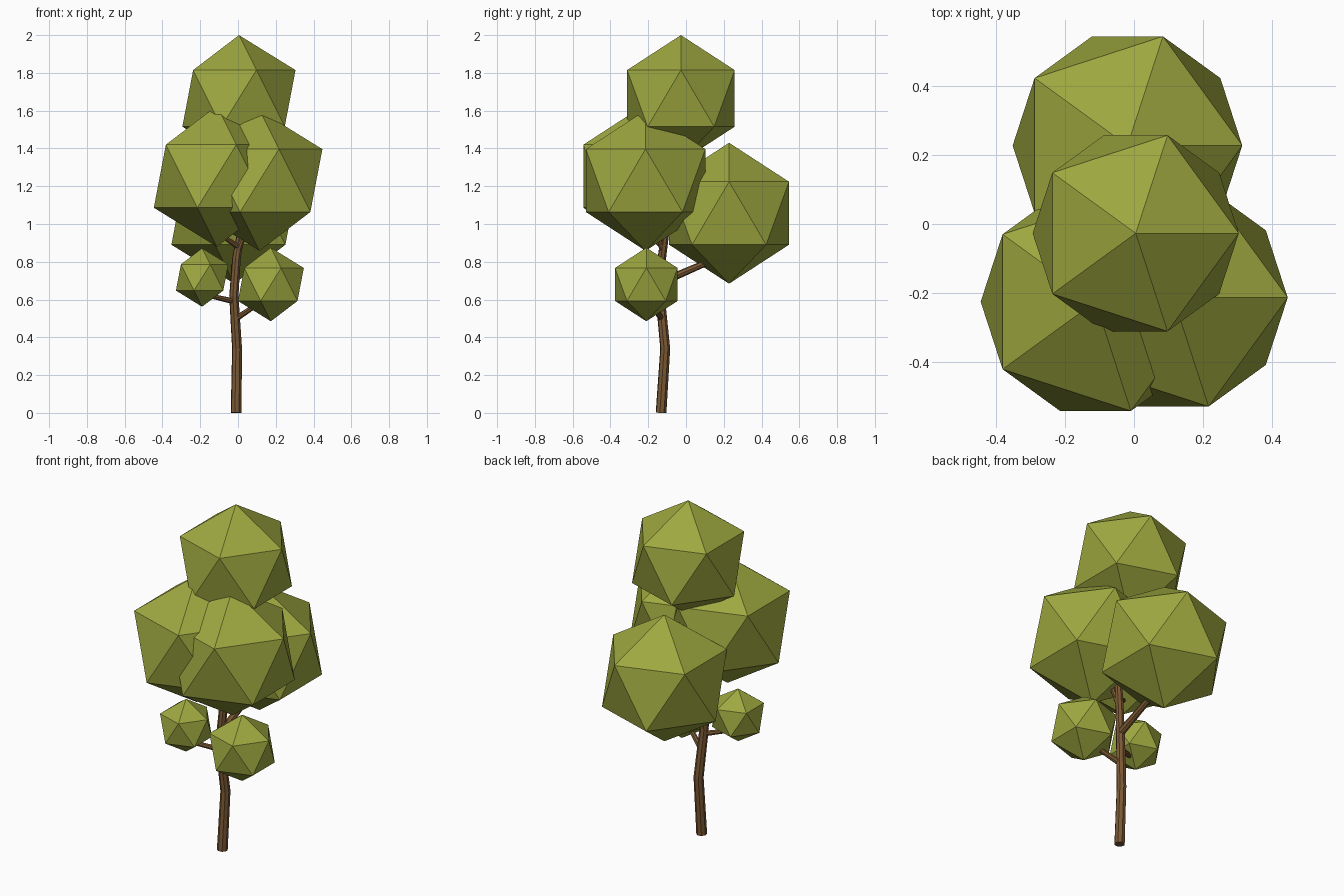
import bpy

if "Cube" in bpy.data.objects:
    bpy.data.objects.remove(bpy.data.objects["Cube"])


def material(name, rgb):
    m = bpy.data.materials.new(name)
    m.diffuse_color = (*rgb, 1)
    m.use_nodes = True
    m.node_tree.nodes["Principled BSDF"].inputs["Base Color"].default_value = m.diffuse_color
    return m


LEAF = material("leaf_green", (0.34, 0.39, 0.05))
BARK = material("bark_brown", (0.20, 0.10, 0.035))


def foliage(name, loc, r):
    bpy.ops.mesh.primitive_ico_sphere_add(subdivisions=1, radius=r, location=loc)
    ob = bpy.context.object
    ob.name = name
    ob.data.materials.append(LEAF)


def limb(name, points):
    """Tapered eight-sided tube through (x, y, z, radius) points."""
    cu = bpy.data.curves.new(name, 'CURVE')
    cu.dimensions = '3D'
    cu.bevel_depth = 1.0
    cu.bevel_resolution = 2
    cu.use_fill_caps = True
    sp = cu.splines.new('POLY')
    sp.points.add(len(points) - 1)
    for p, (x, y, z, r) in zip(sp.points, points):
        p.co = (x, y, z, 1)
        p.radius = r
    sp.use_smooth = False
    cu.materials.append(BARK)
    ob = bpy.data.objects.new(name, cu)
    bpy.context.collection.objects.link(ob)
    bpy.ops.object.select_all(action='DESELECT')
    ob.select_set(True)
    bpy.context.view_layer.objects.active = ob
    bpy.ops.object.convert(target='MESH')


# Leaf clumps
foliage("top_foliage", (0.005, -0.027, 1.665), 0.335)
foliage("left_foliage", (-0.112, -0.226, 1.253), 0.373)
foliage("right_foliage", (0.114, -0.214, 1.230), 0.372)
foliage("back_foliage", (-0.019, 0.228, 1.057), 0.373)
foliage("small_left_foliage", (-0.190, -0.213, 0.717), 0.155)
foliage("small_right_foliage", (0.174, -0.210, 0.680), 0.195)

# Trunk
limb("trunk", [(-0.010, -0.132, 0, 0.029), (-0.005, -0.110, 0.34, 0.027),
               (-0.022, -0.137, 0.62, 0.025), (-0.008, -0.128, 0.82, 0.023),
               (0.015, -0.110, 0.95, 0.021), (0.01, -0.07, 1.45, 0.015)])

# Branches
limb("back_branch", [(-0.018, -0.135, 0.69, 0.022), (-0.018, 0.12, 0.80, 0.017)])
limb("small_left_branch", [(-0.02, -0.135, 0.59, 0.016), (-0.15, -0.20, 0.62, 0.012)])
limb("small_right_branch", [(-0.008, -0.13, 0.50, 0.016), (0.14, -0.20, 0.60, 0.012)])
limb("left_branch", [(0.0, -0.125, 0.88, 0.016), (-0.11, -0.20, 0.955, 0.010)])
limb("right_branch", [(-0.005, -0.125, 0.84, 0.016), (0.06, -0.15, 1.02, 0.012)])
